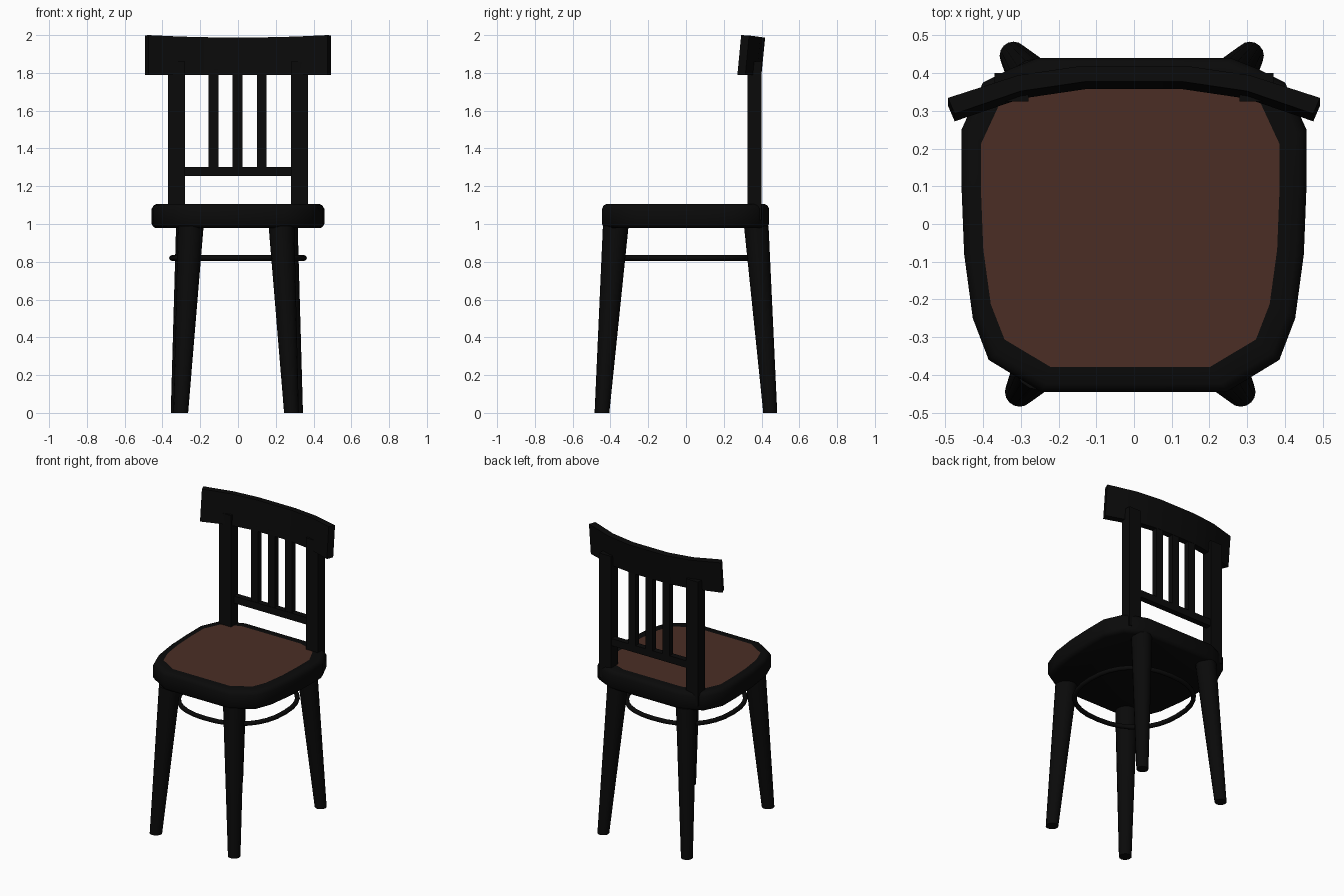
import bpy, bmesh, math
from mathutils import Vector

if "Cube" in bpy.data.objects:
    bpy.data.objects.remove(bpy.data.objects["Cube"])


def material(name, rgb):
    m = bpy.data.materials.new(name)
    m.diffuse_color = (*rgb, 1)
    m.use_nodes = True
    m.node_tree.nodes["Principled BSDF"].inputs["Base Color"].default_value = m.diffuse_color
    return m


BLACK = material("black_wood", (0.003, 0.003, 0.003))
BROWN = material("brown_seat_pad", (0.07, 0.027, 0.018))


def finish(name, bm, mats=(BLACK,), angle=None):
    bmesh.ops.recalc_face_normals(bm, faces=bm.faces)
    me = bpy.data.meshes.new(name)
    bm.to_mesh(me)
    bm.free()
    for m in mats:
        me.materials.append(m)
    ob = bpy.data.objects.new(name, me)
    bpy.context.collection.objects.link(ob)
    if angle:
        bpy.ops.object.select_all(action='DESELECT')
        ob.select_set(True)
        bpy.context.view_layer.objects.active = ob
        bpy.ops.object.shade_smooth_by_angle(angle=math.radians(angle))
    return ob


def loft(bm, loops, caps=True, closed=False):
    """Skin a list of equal-length point loops; returns (faces, last cap)."""
    rings = [[bm.verts.new(p) for p in lp] for lp in loops]
    n = len(rings[0])
    pairs = list(zip(rings, rings[1:])) + ([(rings[-1], rings[0])] if closed else [])
    for a, b in pairs:
        for i in range(n):
            j = (i + 1) % n
            bm.faces.new((a[i], a[j], b[j], b[i]))
    if caps and not closed:
        bm.faces.new(rings[0])
        return bm.faces.new(rings[-1])


def box(name, x0, x1, y0, y1, z0, z1):
    bm = bmesh.new()
    loft(bm, [[(x0, y0, z), (x1, y0, z), (x1, y1, z), (x0, y1, z)] for z in (z0, z1)])
    return finish(name, bm)


# seat: faceted outline with a rounded rim and a brown top panel
half = [(0.245, -0.445), (0.385, -0.36), (0.427, -0.25), (0.45, -0.08), (0.457, 0.1),
        (0.457, 0.25), (0.40, 0.375), (0.33, 0.41), (0.255, 0.44)]
outline = half + [(-x, y) for x, y in reversed(half)]
profile = [(0.978, 0.95, 0), (0.985, 0.98, 0), (1.0, 1, 0), (1.08, 1, 0),
           (1.098, 0.98, 0), (1.105, 0.95, 0), (1.105, 0.865, -0.01)]
bm = bmesh.new()
top = loft(bm, [[(x * s + dx, y * (s if s > 0.9 else 0.85), z) for x, y in outline]
                for z, s, dx in profile])
top.material_index = 1
finish("seat", bm, (BLACK, BROWN), 40)

# tapered, splayed round legs
def leg(name, foot, head, r0, r1):
    bm = bmesh.new()
    loft(bm, [[(c[0] + r * math.cos(a), c[1] + r * math.sin(a), c[2])
               for a in (2 * math.pi * i / 16 for i in range(16))]
              for c, r in ((foot, r0), (head, r1))])
    return finish(name, bm, angle=40)


for side, s in (("left", -1), ("right", 1)):
    leg("front_leg_" + side, (s * 0.293 - 0.01, -0.445, 0), (s * 0.24 - 0.01, -0.372, 0.99), 0.039, 0.068)
    leg("back_leg_" + side, (s * 0.313 - 0.006, 0.446, 0), (s * 0.257 - 0.006, 0.372, 0.99), 0.037, 0.065)

# bentwood ring brace under the seat
def ring_point(t):
    e = 2 / 2.3
    c, s = math.cos(t), math.sin(t)
    return Vector((math.copysign(abs(c) ** e, c), math.copysign(abs(s) ** e, s), 0)) * 0.35


loops = []
for i in range(32):
    t = 2 * math.pi * i / 32
    p = ring_point(t)
    d = p.normalized()
    loops.append([p + d * 0.015 * math.cos(a) + Vector((0, 0, 0.82 + 0.015 * math.sin(a)))
                  for a in (2 * math.pi * k / 8 for k in range(8))])
bm = bmesh.new()
loft(bm, loops, closed=True)
finish("ring_brace", bm, angle=50)

# back posts, lower rail and slats
for side, s in (("left", -1), ("right", 1)):
    box("back_post_" + side, *sorted((s * 0.28, s * 0.37)), 0.325, 0.40, 1.02, 1.86)
box("lower_back_rail", -0.29, 0.29, 0.357, 0.397, 1.255, 1.303)
for i, x in enumerate((-0.129, -0.002, 0.126)):
    box(f"back_slat_{i + 1}", x - 0.026, x + 0.026, 0.36, 0.397, 1.29, 1.82)

# curved top rail, leaning slightly back
path = [(0.13, 0.357, 1.986), (0.30, 0.332, 1.99), (0.475, 0.272, 1.998)]
path = [(-x, y, z) for x, y, z in reversed(path)] + path
loops = []
for x, y, zt in path:
    k = 1 if abs(x) > 0.4 else 0.4
    dx = math.copysign(0.018 * k, x)
    loops.append([(x, y, 1.788), (x + dx, y + 0.042, 1.788),
                  (x + dx, y + 0.062, zt), (x, y + 0.02, zt + 0.002)])
bm = bmesh.new()
loft(bm, loops)
finish("top_rail", bm, angle=30)
